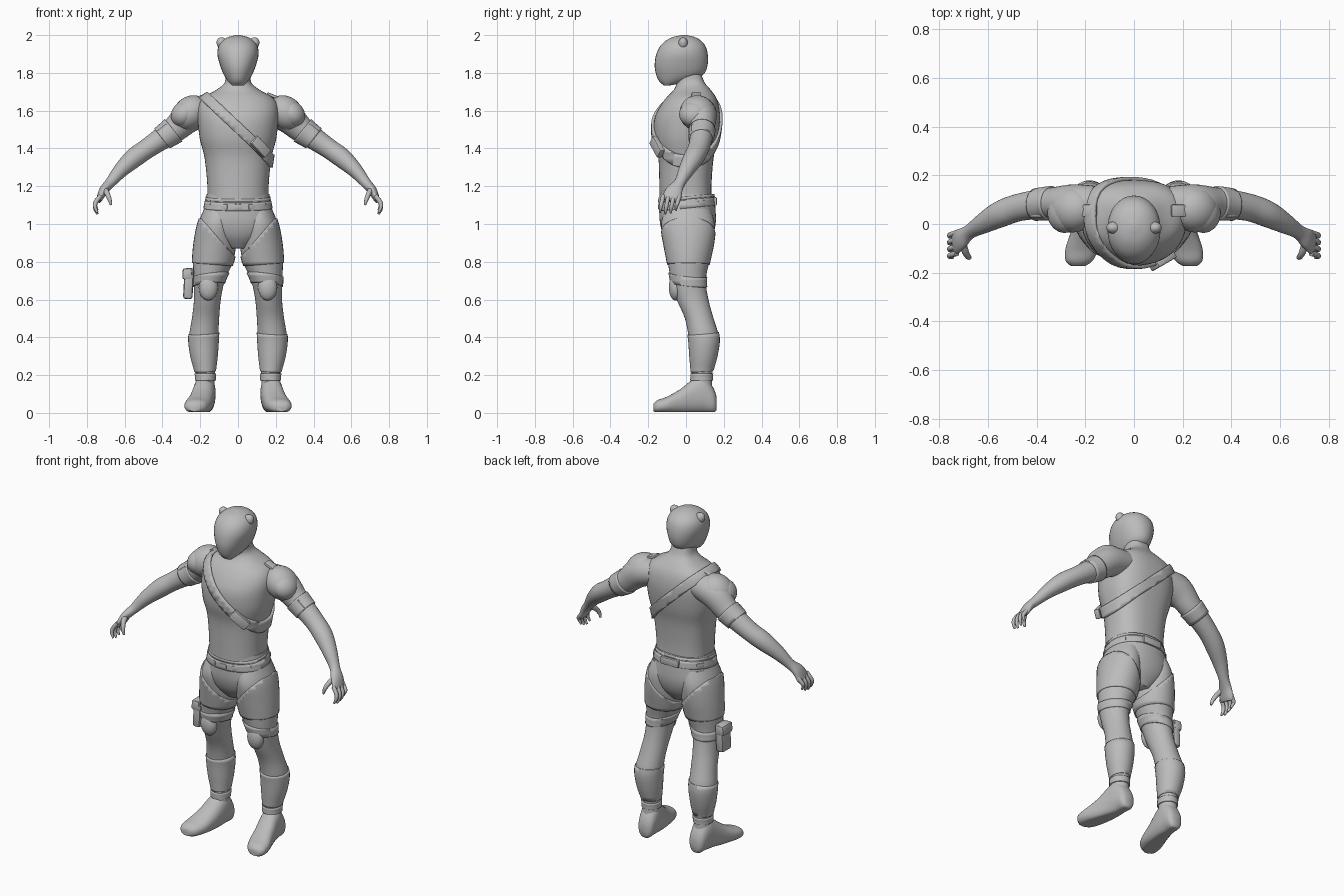
import bpy, bmesh, math
from mathutils import Vector, Matrix

if "Cube" in bpy.data.objects:
    bpy.data.objects.remove(bpy.data.objects["Cube"])

GREY = (0.5, 0.5, 0.5, 1)
mat = bpy.data.materials.new("matte grey")
mat.use_nodes = True
mat.diffuse_color = GREY
mat.node_tree.nodes["Principled BSDF"].inputs["Base Color"].default_value = GREY
X, Y, Z = Vector((1, 0, 0)), Vector((0, 1, 0)), Vector((0, 0, 1))


def finish(bm, name, mirror=False, angle=50):
    bmesh.ops.recalc_face_normals(bm, faces=bm.faces)
    me = bpy.data.meshes.new(name)
    bm.to_mesh(me)
    bm.free()
    me.materials.append(mat)
    ob = bpy.data.objects.new(name, me)
    bpy.context.collection.objects.link(ob)
    bpy.ops.object.select_all(action="DESELECT")
    ob.select_set(True)
    bpy.context.view_layer.objects.active = ob
    bpy.ops.object.shade_smooth_by_angle(angle=math.radians(angle))
    if mirror:
        ob.modifiers.new("Mirror", "MIRROR")
    return ob


def smooth_path(rows, steps):
    """Catmull-Rom through rows of (x, y, z, ra, rb)."""
    rows = [Vector(r) for r in rows]
    out = []
    for i in range(len(rows) - 1):
        a, b, c, d = (rows[max(0, min(len(rows) - 1, i + k))] for k in (-1, 0, 1, 2))
        for s in range(steps):
            t = s / steps
            out.append(b + (c - a) * (t / 2) + (2 * a - 5 * b + 4 * c - d) * (t * t / 2)
                       + (3 * b - 3 * c + d - a) * (t ** 3 / 2))
    return out + [rows[-1]]


def loft(name, rows, ref=X, along=None, mirror=False, power=2.0, back=None, seg=32, steps=4, floor=None):
    """Skin superellipse rings along a path; ra runs along ref, back squares the far half."""
    bm = bmesh.new()
    path = smooth_path(rows, steps)
    rings = []
    for i, p in enumerate(path):
        t = along or (path[min(i + 1, len(path) - 1)].to_3d() - path[max(i - 1, 0)].to_3d()).normalized()
        u = (ref - t * ref.dot(t)).normalized()
        v = t.cross(u)
        ring = []
        for k in range(seg):
            ca, sa = math.cos(math.tau * k / seg), math.sin(math.tau * k / seg)
            e = 2 / (back if back and sa > 0 else power)
            co = Vector(p[:3]) + u * p[3] * math.copysign(abs(ca) ** e, ca) \
                + v * p[4] * math.copysign(abs(sa) ** e, sa)
            if floor is not None:
                co.z = max(co.z, floor)
            ring.append(bm.verts.new(co))
        rings.append(ring)
    for a, b in zip(rings, rings[1:]):
        for k in range(seg):
            bm.faces.new((a[k], a[k - 1], b[k - 1], b[k]))
    bm.faces.new(rings[0])
    bm.faces.new(rings[-1])
    return finish(bm, name, mirror)


def shell(name, source, cuts, offset=0.008, mirror=False):
    """Raised layer over a part, trimmed by planes that keep their negative side."""
    bm = bmesh.new()
    bm.from_mesh(source.data)
    bm.normal_update()
    for v in bm.verts:
        v.co += v.normal * offset
    for point, normal in cuts:
        bmesh.ops.bisect_plane(bm, geom=bm.verts[:] + bm.edges[:] + bm.faces[:],
                               plane_co=point, plane_no=normal, clear_outer=True)
    ob = finish(bm, name, mirror)
    sol = ob.modifiers.new("Thickness", "SOLIDIFY")
    sol.thickness, sol.offset = offset + 0.006, -1
    return ob


def band(name, source, point, normal, width, offset=0.008, mirror=False):
    p, n = Vector(point), Vector(normal).normalized()
    return shell(name, source, [(p + n * width / 2, n), (p - n * width / 2, -n)], offset, mirror)


def place(loc, scale, yaw=0, pitch=0):
    return (Matrix.Translation(loc) @ Matrix.Rotation(math.radians(yaw), 4, "Z")
            @ Matrix.Rotation(math.radians(pitch), 4, "Y") @ Matrix.Diagonal((*scale, 1)))


def ball(name, loc, scale, yaw=0, pitch=0, mirror=False):
    bm = bmesh.new()
    bmesh.ops.create_uvsphere(bm, u_segments=24, v_segments=14, radius=1,
                              matrix=place(loc, scale, yaw, pitch))
    return finish(bm, name, mirror)


def block(name, loc, size, yaw=0, pitch=0, mirror=False, bevel=0.006):
    bm = bmesh.new()
    bmesh.ops.create_cube(bm, size=1, matrix=place(loc, size, yaw, pitch))
    bmesh.ops.bevel(bm, geom=bm.edges[:], offset=bevel, segments=2, affect="EDGES", profile=0.5)
    return finish(bm, name, mirror, 35)


# Torso with neck, and pelvis
torso = loft("torso", [(0, 0, 1.08, .163, .14), (0, -.003, 1.2, .162, .138), (0, 0, 1.35, .177, .146),
                       (0, 0, 1.45, .202, .168), (0, .006, 1.55, .213, .174), (0, .018, 1.62, .212, .157),
                       (0, .028, 1.67, .183, .131), (0, .033, 1.71, .115, .098), (0, .023, 1.75, .07, .075),
                       (0, .002, 1.81, .064, .074)], along=Z, power=2.15, back=2.6, seg=48)
pelvis = loft("pelvis", [(0, .006, 1.16, .165, .142), (0, .008, 1.08, .18, .148), (0, .01, 1.0, .197, .147),
                         (0, .012, .93, .15, .125), (0, .015, .87, .06, .08)], along=Z, power=2.2, seg=48)

# Head and ears
loft("head", [(0, -.1, 1.734, .03, .018), (0, -.066, 1.755, .052, .076), (0, -.034, 1.79, .075, .124),
              (0, -.026, 1.84, .095, .14), (0, -.021, 1.9, .109, .136), (0, -.016, 1.95, .099, .114),
              (0, -.012, 1.985, .062, .07), (0, -.01, 2.0, .012, .014)], along=Z, power=2.1)
ball("ear", (.08, -.015, 1.953), (.038, .026, .03), 0, -50, True)

# Arms
arm = loft("arm", [(.15, .07, 1.6, .085, .075), (.25, .08, 1.575, .083, .085), (.33, .085, 1.505, .066, .07),
                   (.40, .08, 1.455, .06, .06), (.48, .066, 1.4, .056, .053), (.55, .04, 1.35, .054, .052),
                   (.62, .002, 1.285, .042, .04), (.675, -.032, 1.22, .03, .028),
                   (.71, -.06, 1.18, .043, .024), (.73, -.075, 1.14, .05, .018),
                   (.737, -.08, 1.122, .044, .012)], ref=Y, mirror=True)
for name, y, tip in (("index", -.12, .008), ("middle", -.092, 0), ("ring", -.064, .006), ("little", -.036, .02)):
    loft(name + "_finger", [(.727, y, 1.15, .012, .012), (.753, y - .008, 1.115, .011, .012),
                            (.756, y - .014, 1.08 + tip, .01, .01),
                            (.744, y - .018, 1.052 + tip, .005, .006)], ref=Y, seg=12, mirror=True)
loft("thumb", [(.705, -.075, 1.185, .018, .016), (.692, -.115, 1.16, .015, .014),
               (.68, -.135, 1.13, .012, .011), (.672, -.138, 1.1, .006, .006)], ref=Y, seg=12, mirror=True)

# Shoulder armour and arm bands
ball("shoulder_pad", (.252, .06, 1.588), (.104, .095, .086), 0, 40, True)
ball("shoulder_flap", (.285, .045, 1.582), (.076, .082, .066), 0, 48, True)
block("shoulder_tab", (.19, .055, 1.676), (.08, .05, .016), 0, 22, True)
band("arm_band", arm, (.372, .083, 1.475), (.78, 0, -.62), .075, .007, True)
block("arm_band_clip", (.398, .05, 1.505), (.06, .045, .022), 0, 38, True)

# Legs, boots and feet
leg = loft("leg", [(.10, .01, 1.08, .08, .12), (.112, .01, 1.0, .099, .142), (.12, .014, .9, .11, .13),
                   (.132, .013, .8, .106, .11), (.152, .013, .7, .082, .092), (.162, .035, .6, .071, .084),
                   (.172, .07, .5, .072, .076), (.182, .094, .4, .077, .08), (.18, .092, .3, .068, .07),
                   (.173, .083, .2, .05, .054), (.175, .083, .1, .052, .06), (.175, .083, .05, .05, .06)],
           along=Z, mirror=True)
loft("foot", [(.172, .162, .05, .026, .035), (.172, .145, .066, .046, .066), (.175, .095, .1, .056, .1),
              (.181, .04, .088, .06, .092), (.195, -.03, .06, .064, .066), (.213, -.1, .042, .068, .044),
              (.225, -.15, .034, .056, .034), (.23, -.172, .028, .03, .02)],
     ref=X, along=-Y, power=2.3, floor=.004, mirror=True)
band("boot_shaft", leg, (.18, .09, .32), (.05, -.08, 1), .2, .005, True)
band("ankle_strap", leg, (.17, .08, .19), (0, 0, 1), .035, .006, True)

# Trouser panels, thigh straps and knee pads
shell("thigh_panel", leg, [((.03, 0, .845), (-.72, 0, .66)), ((.12, 0, 1.03), (0, 0, 1)),
                           ((.13, 0, .785), (.08, 0, -1))], .006, True)
band("knee_strap", leg, (.15, 0, .705), (.1, .1, 1), .05, .006, True)
ball("knee_pad", (.157, -.055, .665), (.051, .036, .07), 0, 0, True)

# Belt with loops and back plate
band("belt", pelvis, (0, 0, 1.105), (0, -.1, 1), .042, .004)
band("waist_hem", pelvis, (0, 0, 1.138), (0, -.1, 1), .014, .003)
for deg in (-150, -115, -90, -65, -30, 30, 150):
    c, s = math.cos(math.radians(deg)), math.sin(math.radians(deg))
    block("belt_loop", (.175 * c, .008 + .147 * s, 1.104 + .014 * s), (.018, .045, .03), deg, 0)
block("belt_back_plate", (0, .154, 1.12), (.12, .018, .045))

# Diagonal chest strap and its pouch
band("chest_strap", torso, (0, 0, 1.51), (.686, 0, .727), .055, .014)
block("strap_pouch", (.118, -.153, 1.408), (.115, .03, .056), 30, 43)

# Thigh holster on the right side
block("holster", (-.262, .015, .685), (.05, .09, .165), 0, 3, bevel=.014)
block("holster_flap", (-.268, .015, .735), (.052, .098, .06), 0, 3, bevel=.012)
